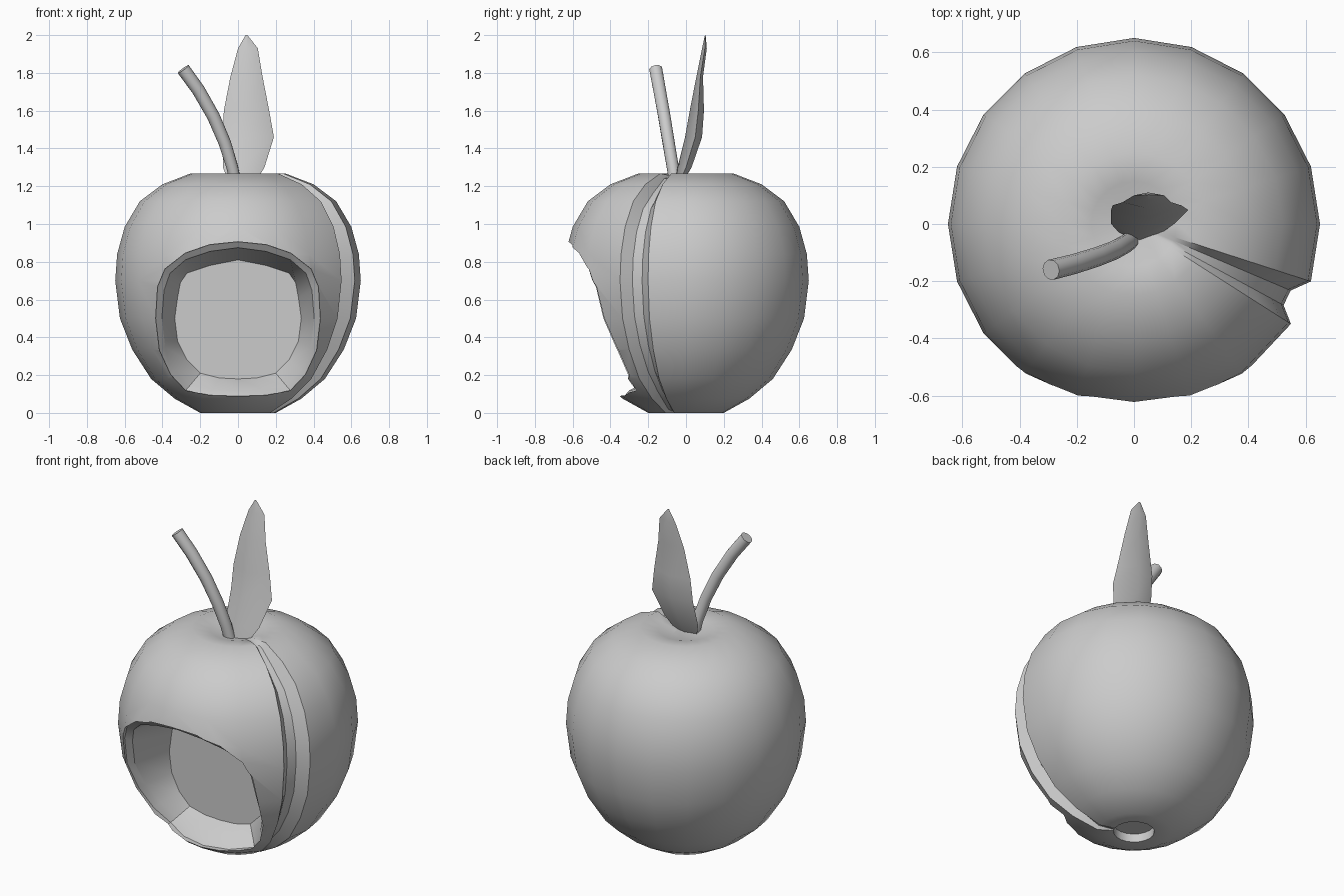
import bpy, bmesh, math
from mathutils import Vector

if "Cube" in bpy.data.objects:
    bpy.data.objects.remove(bpy.data.objects["Cube"])

grey = bpy.data.materials.new("plain_grey")
grey.diffuse_color = (0.6, 0.6, 0.6, 1)
grey.use_nodes = True
grey.node_tree.nodes["Principled BSDF"].inputs["Base Color"].default_value = grey.diffuse_color


def make(name, bm, angle=35):
    bmesh.ops.recalc_face_normals(bm, faces=bm.faces)
    me = bpy.data.meshes.new(name)
    bm.to_mesh(me)
    bm.free()
    ob = bpy.data.objects.new(name, me)
    bpy.context.collection.objects.link(ob)
    me.materials.append(grey)
    if angle:
        smooth(ob, angle)
    return ob


def smooth(ob, angle):
    bpy.ops.object.select_all(action='DESELECT')
    ob.select_set(True)
    bpy.context.view_layer.objects.active = ob
    bpy.ops.object.shade_smooth_by_angle(angle=math.radians(angle))


def loft(bm, loops, caps=True):
    rings = [[bm.verts.new(p) for p in loop] for loop in loops]
    n = len(rings[0])
    for a, b in zip(rings, rings[1:]):
        for i in range(n):
            bm.faces.new((a[i], a[(i + 1) % n], b[(i + 1) % n], b[i]))
    if caps:
        bm.faces.new(rings[0])
        bm.faces.new(rings[-1])
    return rings


# Apple body: turned profile with a shallow groove down one side
profile = [(0.11, 0.05), (0.11, 0.0), (0.2, 0.0), (0.335, 0.075), (0.46, 0.18),
           (0.56, 0.335), (0.625, 0.5), (0.65, 0.7), (0.64, 0.84), (0.6, 0.985),
           (0.52, 1.12), (0.4, 1.21), (0.25, 1.268), (0.15, 1.255), (0.07, 1.23)]
groove = {-18: 0, -23: 0.085, -28.5: 0.085, -32.5: 0}
angles = sorted([a for a in range(-180, 180, 18) if a not in (-18, -36)] + list(groove))
centre = Vector((0, 0, 0.65))


def body_point(r, z, a):
    t = math.radians(a)
    p = Vector((r * math.cos(t), r * math.sin(t), z))
    depth = groove.get(a, 0) * min(1, max(0, (r - 0.1) / 0.3))
    q = centre + (p - centre) * (1 - depth)
    return q


bm = bmesh.new()
loft(bm, [[body_point(r, z, a) for a in angles] for r, z in profile])
body = make("apple_body", bm, 0)


# Front opening: tapered hollow whose lip follows the body surface
def radius_at(z):
    for (r0, z0), (r1, z1) in zip(profile[2:], profile[3:]):
        if z0 <= z <= z1:
            return r0 + (r1 - r0) * (z - z0) / (z1 - z0)
    return 0.2


def mirrored(half):
    return half + [(-x, z) for x, z in half[-2:0:-1]]


lip = mirrored([(0, .91), (.15, .895), (.28, .85), (.39, .765), (.43, .67), (.44, .5),
                (.42, .33), (.36, .2), (.28, .115), (.15, .09), (0, .085)])
back = mirrored([(0, .81), (.15, .78), (.27, .74), (.305, .69), (.32, .61), (.335, .5),
                 (.32, .38), (.27, .28), (.2, .21), (.1, .185), (0, .18)])


def lip_loop(f, depth):
    out = []
    for (x, z), (bx, bz) in zip(lip, back):
        y = -math.sqrt(max(0.01, radius_at(z) ** 2 - x * x))
        out.append((x + (bx - x) * f, y + depth, z + (bz - z) * f))
    return out


bm = bmesh.new()
loft(bm, [[(x, -0.9, z) for x, z in lip], lip_loop(0.04, 0.02), lip_loop(0.35, 0.045),
          [(x, -0.17, z) for x, z in back]])
cutter = make("opening_cutter", bm, 0)
mod = body.modifiers.new("opening", 'BOOLEAN')
mod.operation = 'DIFFERENCE'
mod.solver = 'EXACT'
mod.object = cutter
bpy.context.view_layer.objects.active = body
body.select_set(True)
bpy.ops.object.modifier_apply(modifier="opening")
bpy.data.objects.remove(cutter)
smooth(body, 32)

# Stem: bent rod
path = [(-.01, -.055, 1.2), (-.03, -.07, 1.3), (-.07, -.092, 1.43), (-.13, -.115, 1.57),
        (-.21, -.14, 1.71), (-.29, -.16, 1.82)]
bm = bmesh.new()
loops = []
for i, p in enumerate(path):
    d = Vector(path[min(i + 1, len(path) - 1)]) - Vector(path[max(i - 1, 0)])
    q = d.to_track_quat('Z', 'Y')
    r = 0.031 + 0.001 * i
    loops.append([Vector(p) + q @ Vector((r * math.cos(k * math.pi / 5), r * math.sin(k * math.pi / 5), 0))
                  for k in range(10)])
loft(bm, loops)
make("stem", bm, 45)

# Leaf: ridged blade, rows of z, left x, ridge x, right x, front y, back y
rows = [(1.2, -.04, .02, .08, -.06, -.03), (1.3, -.08, .02, .14, -.045, .03),
        (1.46, -.08, .04, .19, -.005, .085), (1.6, -.075, .045, .165, .02, .095),
        (1.78, -.04, .045, .13, .055, .09), (1.93, 0, .05, .105, .085, .11),
        (2.0, .04, .045, .05, .1, .104)]
bm = bmesh.new()
loft(bm, [[(xl, yf + (yb - yf) * .6, z), (xm, yf, z), (xr, yf + (yb - yf) * .6, z), (xm, yb, z)]
          for z, xl, xm, xr, yf, yb in rows])
make("leaf", bm, 50)
